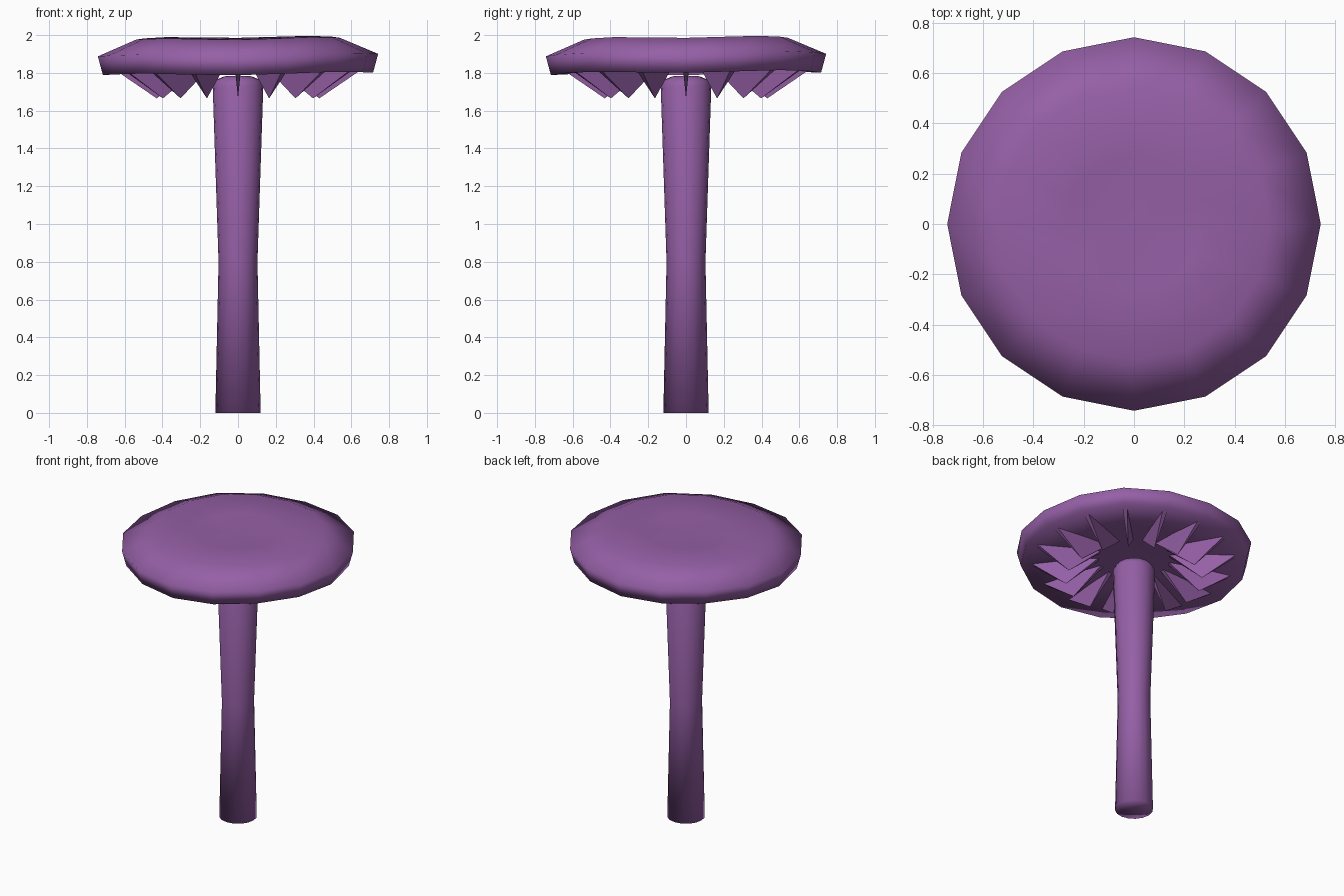
import bpy, bmesh, math

if "Cube" in bpy.data.objects:
    bpy.data.objects.remove(bpy.data.objects["Cube"])

purple = bpy.data.materials.new("purple")
purple.diffuse_color = (0.30, 0.115, 0.38, 1)
purple.use_nodes = True
purple.node_tree.nodes["Principled BSDF"].inputs["Base Color"].default_value = purple.diffuse_color


def finish(bm, name, smooth):
    bmesh.ops.recalc_face_normals(bm, faces=bm.faces)
    mesh = bpy.data.meshes.new(name)
    for f in bm.faces:
        f.smooth = smooth
    bm.to_mesh(mesh)
    bm.free()
    ob = bpy.data.objects.new(name, mesh)
    bpy.context.collection.objects.link(ob)
    mesh.materials.append(purple)
    return ob


def lathe(name, profile, sides, wave=lambda r, a: 0.0):
    """Closed turned shape; the first and last profile points lie on the axis."""
    bm = bmesh.new()
    first = bm.verts.new((0, 0, profile[0][1]))
    last = bm.verts.new((0, 0, profile[-1][1]))
    rings = []
    for r, z in profile[1:-1]:
        angles = [math.tau * i / sides for i in range(sides)]
        rings.append([bm.verts.new((r * math.cos(a), r * math.sin(a), z + wave(r, a)))
                      for a in angles])
    for i in range(sides):
        j = (i + 1) % sides
        bm.faces.new((first, rings[0][j], rings[0][i]))
        bm.faces.new((last, rings[-1][i], rings[-1][j]))
        for lo, hi in zip(rings, rings[1:]):
            bm.faces.new((lo[i], lo[j], hi[j], hi[i]))
    return finish(bm, name, True)


# Stem: narrow waist, slightly flared and rounded at the top
lathe("stem", [(0, 0), (0.12, 0), (0.103, 0.8), (0.134, 1.73),
               (0.115, 1.765), (0.07, 1.782), (0, 1.785)], 16)


# Cap: wavy disc with a shallow dip in the middle
def cap_wave(r, a):
    return r * (0.009 * (math.cos(a) + math.sin(a)) + 0.008 * math.cos(4 * a + math.pi))


lathe("cap", [(0, 1.835), (0.4, 1.825), (0.715, 1.80), (0.742, 1.90),
              (0.54, 1.985), (0.27, 1.982), (0, 1.965)], 16, cap_wave)

# Gills: thin wedges hanging below the cap
bm = bmesh.new()
for i in range(16):
    a = math.tau * i / 16
    c, s = math.cos(a), math.sin(a)
    pts = [(0.65, -0.015, 1.815), (0.65, 0.015, 1.815), (0.22, 0.015, 1.835),
           (0.22, -0.015, 1.835), (0.43, 0, 1.665)]
    v = [bm.verts.new((x * c - y * s, x * s + y * c, z)) for x, y, z in pts]
    bm.faces.new(v[:4])
    for k in range(4):
        bm.faces.new((v[k], v[(k + 1) % 4], v[4]))
finish(bm, "gills", False)
